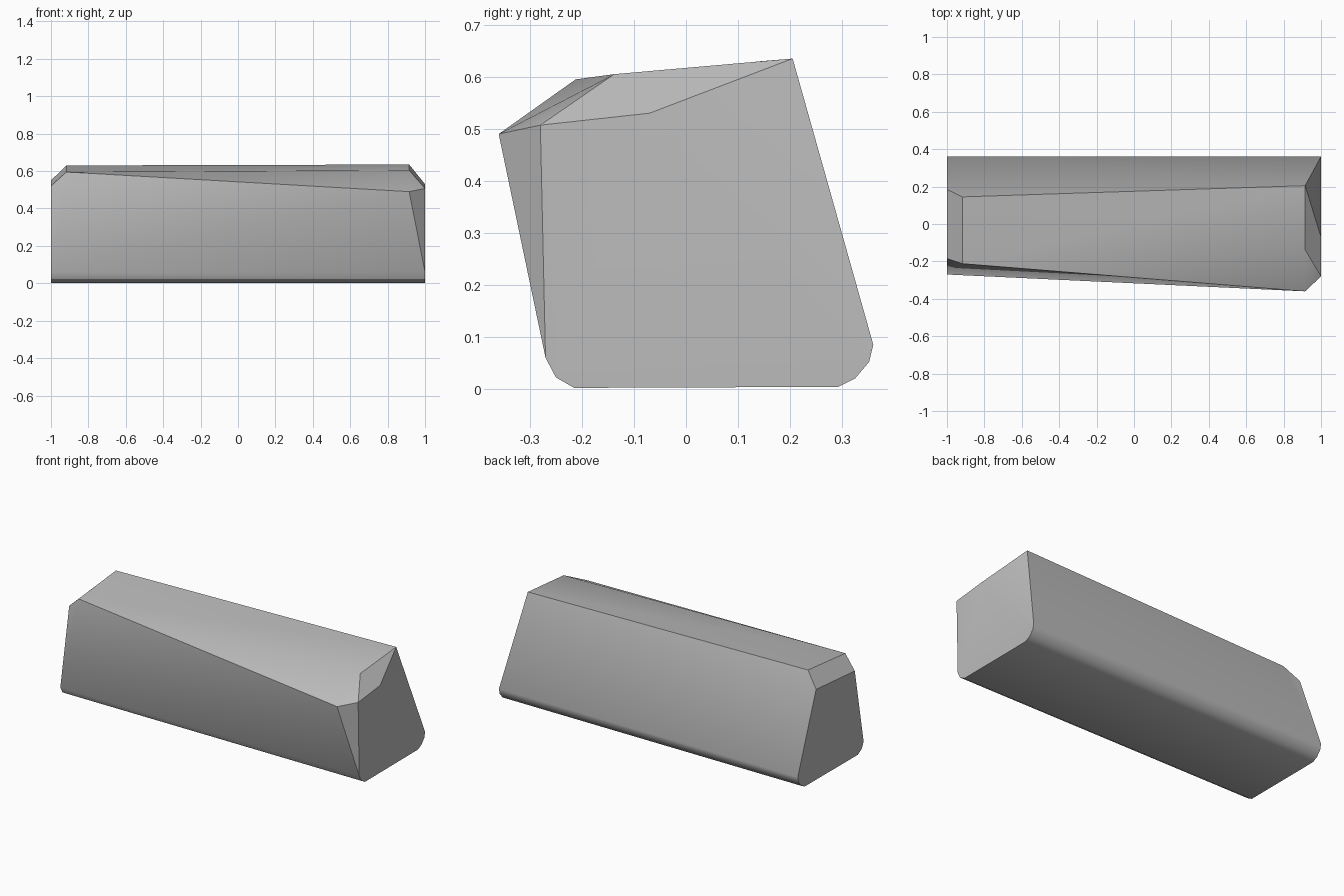
import bpy, bmesh, math

cube = bpy.data.objects.get("Cube")
if cube:
    bpy.data.objects.remove(cube, do_unlink=True)

# One plain grey material
grey = bpy.data.materials.new("plain grey")
grey.use_nodes = True
colour = (0.5, 0.5, 0.5, 1)
grey.diffuse_color = colour
grey.node_tree.nodes["Principled BSDF"].inputs["Base Color"].default_value = colour

bm = bmesh.new()


def point(x, y, z):
    return bm.verts.new((x, y, z))


def face(*verts):
    bm.faces.new(verts)


# Rounded underside, the same at both ends, from front to back
underside = [(-0.27, 0.06), (-0.25, 0.022), (-0.215, 0.002), (0.293, 0.004),
             (0.325, 0.02), (0.352, 0.052), (0.36, 0.085)]
right_low = [point(-1, y, z) for y, z in underside]
left_low = [point(1, y, z) for y, z in underside]
for i in range(len(underside) - 1):
    face(right_low[i], right_low[i + 1], left_low[i + 1], left_low[i])

# Upper corners of the narrow end
r_end_front = point(-1, -0.185, 0.52)
r_end_back = point(-1, 0.185, 0.55)
r_top_front = point(-0.918, -0.212, 0.595)
r_top_back = point(-0.918, 0.145, 0.63)

# Upper corners of the broad end
l_end_front = point(1, -0.28, 0.507)
l_end_mid = point(1, -0.07, 0.53)
l_nose = point(0.915, -0.36, 0.49)
l_ridge = point(0.915, -0.138, 0.605)
l_top_back = point(0.915, 0.205, 0.635)

# Ends with their chamfers
face(*right_low, r_end_back, r_end_front)
face(r_end_front, r_end_back, r_top_back, r_top_front)
face(*left_low, l_end_mid, l_end_front)
face(left_low[-1], l_top_back, l_end_mid)
face(l_end_mid, l_top_back, l_ridge)
face(l_end_mid, l_ridge, l_end_front)
face(l_end_front, l_ridge, l_nose)
face(l_end_front, l_nose, left_low[0])

# Twisted front
face(right_low[0], left_low[0], l_nose)
face(right_low[0], l_nose, r_top_front)
face(right_low[0], r_top_front, r_end_front)

# Top
face(r_top_front, l_nose, l_ridge)
face(r_top_front, l_ridge, l_top_back)
face(r_top_front, l_top_back, r_top_back)

# Back
face(right_low[-1], r_end_back, r_top_back)
face(right_low[-1], r_top_back, l_top_back)
face(right_low[-1], l_top_back, left_low[-1])

bmesh.ops.recalc_face_normals(bm, faces=bm.faces)
mesh = bpy.data.meshes.new("block")
bm.to_mesh(mesh)
bm.free()
mesh.materials.append(grey)
block = bpy.data.objects.new("block", mesh)
bpy.context.collection.objects.link(block)

bpy.ops.object.select_all(action="DESELECT")
block.select_set(True)
bpy.context.view_layer.objects.active = block
bpy.ops.object.shade_smooth_by_angle(angle=math.radians(31))
